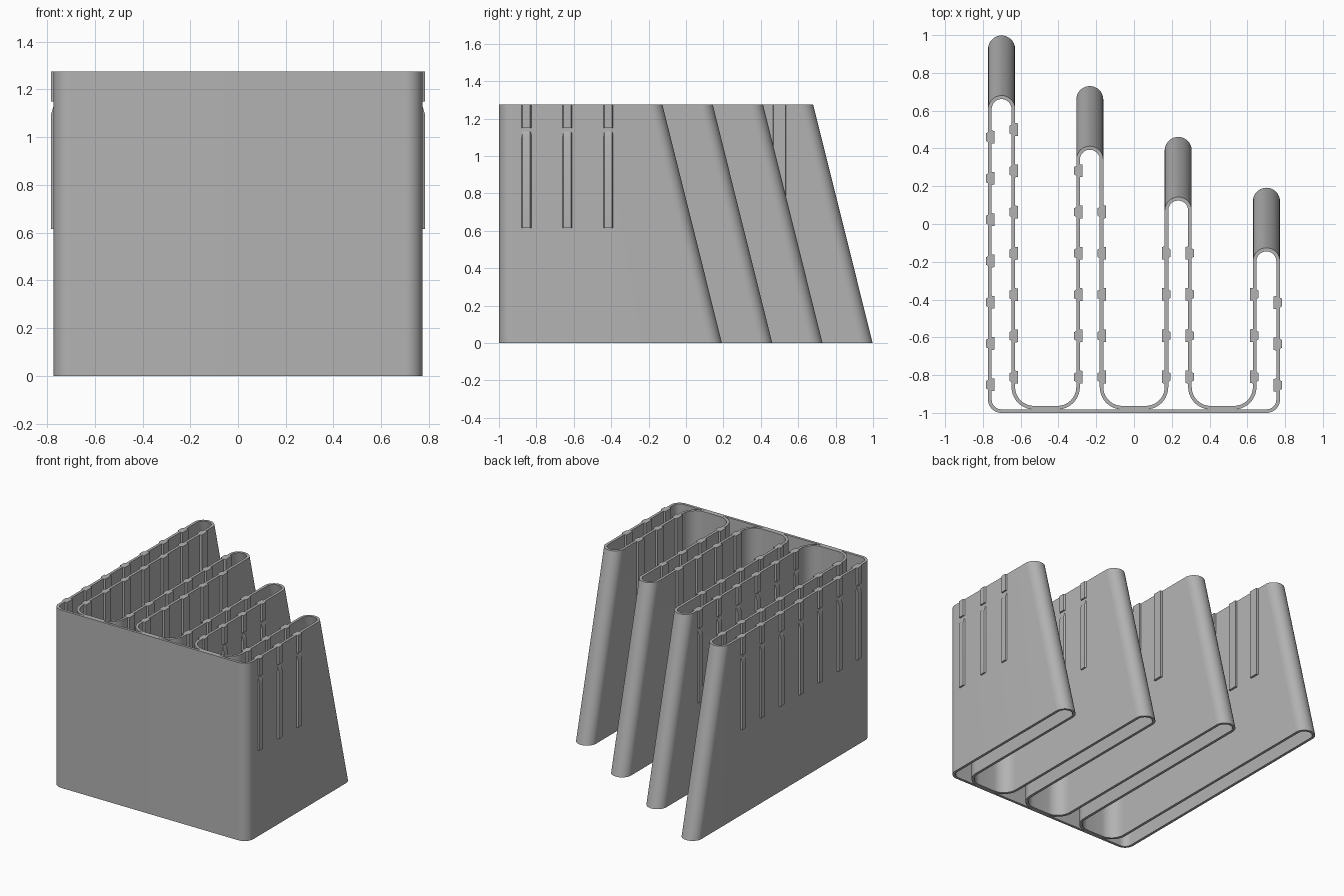
import bpy, bmesh, math

if "Cube" in bpy.data.objects:
    bpy.data.objects.remove(bpy.data.objects["Cube"])

H, SHIFT = 1.275, 0.318        # height, extra length of the fingers at the base
HW, T = 0.0715, 0.019          # finger half width, wall thickness
FRONT, POCKET, R = -1.0, -0.963, 0.10
CORNER = 0.07
CENTRES = [-0.701, -0.234, 0.234, 0.701]
TIPS = [0.68, 0.412, 0.143, -0.126]     # back ends at the top rim

grey = bpy.data.materials.new("plain grey")
grey.diffuse_color = (0.45, 0.45, 0.45, 1)
grey.use_nodes = True
grey.node_tree.nodes["Principled BSDF"].inputs["Base Color"].default_value = grey.diffuse_color


def arc(cx, cy, r, a0, a1, n=10, moves=False):
    pts = []
    for i in range(n + 1):
        a = math.radians(a0 + (a1 - a0) * i / n)
        pts.append((cx + r * math.cos(a), cy + r * math.sin(a), moves))
    return pts


def finish(bm, name):
    bmesh.ops.recalc_face_normals(bm, faces=bm.faces)
    mesh = bpy.data.meshes.new(name)
    bm.to_mesh(mesh)
    bm.free()
    mesh.materials.append(grey)
    ob = bpy.data.objects.new(name, mesh)
    bpy.context.collection.objects.link(ob)
    bpy.ops.object.select_all(action='DESELECT')
    ob.select_set(True)
    bpy.context.view_layer.objects.active = ob
    bpy.ops.object.shade_smooth_by_angle(angle=math.radians(30))
    return ob


def finger_loop(i, inset):
    """Outline of one finger, from its front right end to its front left end."""
    c, r = CENTRES[i], HW - inset
    fy = POCKET + R
    pts = []
    if i == 3:
        pts += arc(c + HW - CORNER, FRONT + CORNER, CORNER - inset, -90, 0)
    else:
        pts += arc(c + HW + R, fy, R + inset, 270, 180)
    pts += arc(c, TIPS[i] - HW, r, 0, 180, 20, True)
    if i == 0:
        pts += arc(c - HW + CORNER, FRONT + CORNER, CORNER - inset, 180, 270)
    else:
        pts += arc(c - HW - R, fy, R + inset, 0, -90)
    return pts


# Body: one comb-shaped outline with a hollow in every finger
outline = []
for i in (3, 2, 1, 0):
    outline += finger_loop(i, 0)
loops = [outline] + [finger_loop(i, T) for i in range(4)]

bm = bmesh.new()
rims = {0: [], 1: []}
for pts in loops:
    low = [bm.verts.new((x, y + (SHIFT if m else 0), 0)) for x, y, m in pts]
    top = [bm.verts.new((x, y, H)) for x, y, m in pts]
    n = len(pts)
    for k in range(n):
        j = (k + 1) % n
        bm.faces.new((low[k], low[j], top[j], top[k]))
        rims[0].append(bm.edges.get((low[k], low[j])))
        rims[1].append(bm.edges.get((top[k], top[j])))
for k, nz in ((0, -1), (1, 1)):
    bmesh.ops.triangle_fill(bm, edges=rims[k], use_beauty=True, normal=(0, 0, nz))
finish(bm, "sorter_body")


def strip(bm, x, y, d, half, slim, levels):
    """Vertical strip on a wall face at x, standing out towards d; levels = (z, depth)."""
    rings = []
    for z, depth in levels:
        rings.append([bm.verts.new(p) for p in (
            (x - d * 0.006, y - half, z), (x + d * depth, y - slim, z),
            (x + d * depth, y + slim, z), (x - d * 0.006, y + half, z))])
    for a, b in zip(rings, rings[1:]):
        for k in range(4):
            j = (k + 1) % 4
            bm.faces.new((a[k], a[j], b[j], b[k]))
    bm.faces.new(rings[0])
    bm.faces.new(rings[-1])


# Ribs: finger, wall side, side of the notched rib, rearmost y, count
WALLS = [(0, -1, -1, 0.46, 7), (0, 1, -1, 0.50, 7),
         (1, -1, -1, 0.282, 6), (1, 1, -1, 0.064, 5),
         (2, -1, 1, -0.154, 4), (2, 1, 1, -0.154, 4),
         (3, -1, 1, -0.372, 3), (3, 1, 1, -0.416, 3)]
flat, notched = bmesh.new(), bmesh.new()
for i, side, d, y0, count in WALLS:
    mid = CENTRES[i] + side * (HW - T / 2)
    for k in range(count):
        y = y0 - 0.2185 * k
        strip(flat, mid - d * T / 2, y, -d, 0.035, 0.033, [(0.615, 0.015), (H, 0.015)])
        face = mid + d * T / 2
        strip(notched, face, y, d, 0.029, 0.02,
              [(0.615, 0.011), (1.095, 0.011), (1.13, 0.0005)])
        strip(notched, face, y, d, 0.029, 0.02, [(1.15, 0.011), (H, 0.011)])
finish(flat, "flat_ribs")
finish(notched, "notched_ribs")
